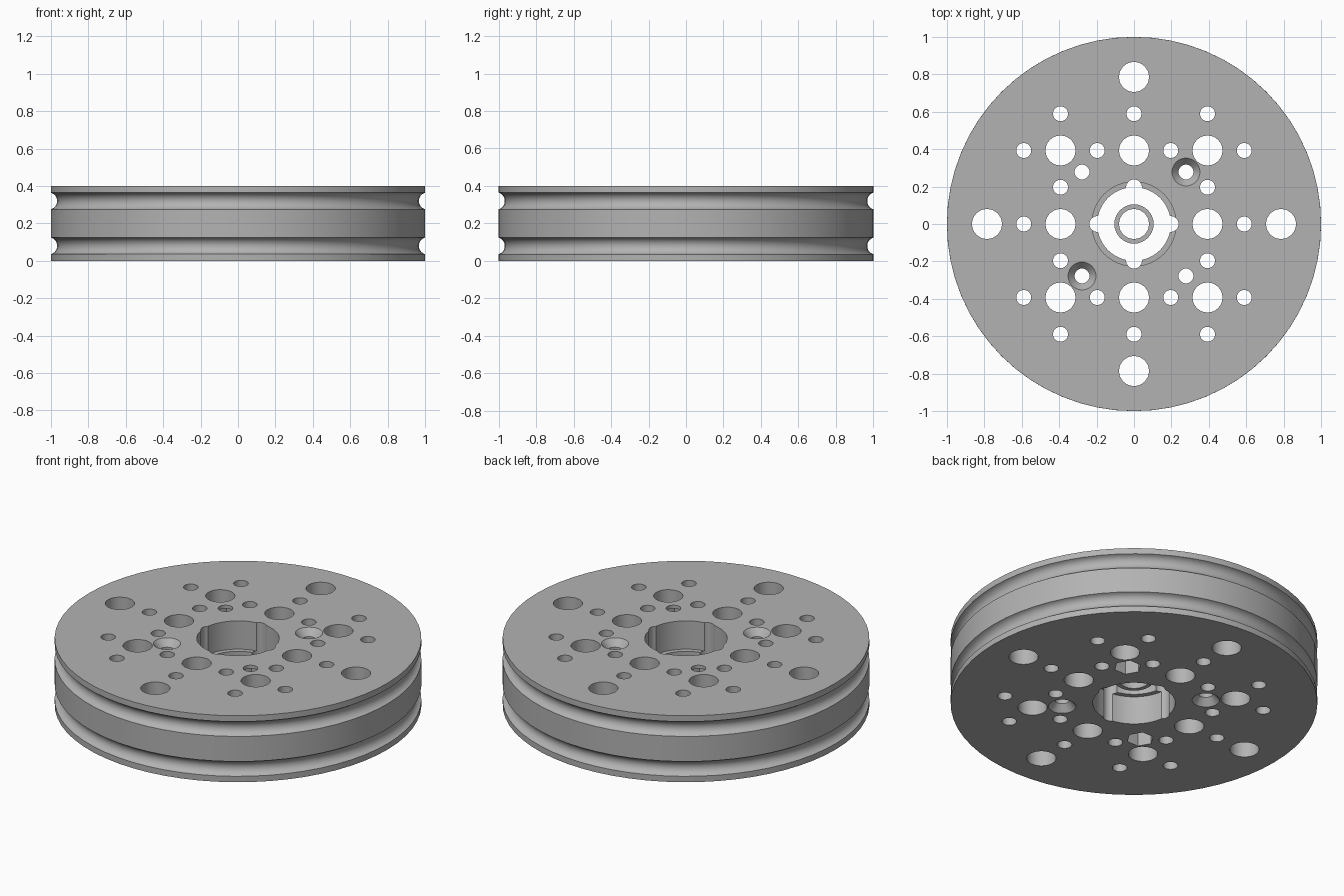
import bpy, bmesh, math
from mathutils import Matrix

old = bpy.data.objects.get("Cube")
if old:
    bpy.data.objects.remove(old)

H = 0.4
grey = bpy.data.materials.new("plain grey")
grey.use_nodes = True
COLOUR = (0.45, 0.45, 0.45, 1)
grey.diffuse_color = COLOUR
grey.node_tree.nodes["Principled BSDF"].inputs["Base Color"].default_value = COLOUR


def make(name, bm):
    bmesh.ops.recalc_face_normals(bm, faces=bm.faces)
    mesh = bpy.data.meshes.new(name)
    bm.to_mesh(mesh)
    bm.free()
    mesh.materials.append(grey)
    obj = bpy.data.objects.new(name, mesh)
    bpy.context.collection.objects.link(obj)
    return obj


def lathe(name, profile, sides, closed=False):
    """Turn an (r, z) profile about z; open profiles get end caps."""
    bm = bmesh.new()
    rings = []
    for r, z in profile:
        rings.append([bm.verts.new((r * math.cos(a), r * math.sin(a), z))
                      for a in (math.tau * i / sides for i in range(sides))])
    pairs = list(zip(rings, rings[1:]))
    if closed:
        pairs.append((rings[-1], rings[0]))
    else:
        bm.faces.new(rings[0])
        bm.faces.new(rings[-1])
    for lo, hi in pairs:
        for i in range(sides):
            j = (i + 1) % sides
            bm.faces.new((lo[i], lo[j], hi[j], hi[i]))
    return make(name, bm)


def activate(obj):
    bpy.ops.object.select_all(action='DESELECT')
    obj.select_set(True)
    bpy.context.view_layer.objects.active = obj


def cut(body, spots, z0, z1, r0, r1=None, sides=32):
    """Subtract one upright cylinder or cone at every spot."""
    bm = bmesh.new()
    for x, y in spots:
        place = Matrix.Translation((x, y, (z0 + z1) / 2))
        bmesh.ops.create_cone(bm, cap_ends=True, segments=sides, radius1=r0,
                              radius2=r0 if r1 is None else r1, depth=z1 - z0,
                              matrix=place @ Matrix.Rotation(math.pi / 2, 4, 'Z'))
    cutter = make("cutter", bm)
    cutter.hide_render = True
    mod = body.modifiers.new("cut", 'BOOLEAN')
    mod.operation, mod.solver, mod.object = 'DIFFERENCE', 'EXACT', cutter
    activate(body)
    bpy.ops.object.modifier_apply(modifier=mod.name)
    bpy.data.objects.remove(cutter)


def spread(x, y):
    """All mirrored and quarter-turned copies of a spot."""
    return {(sx * a, sy * b) for a, b in ((x, y), (y, x))
            for sx in (1, -1) for sy in (1, -1)}


# Wheel with two round grooves in the rim
def groove(z):
    steps = [math.radians(-75 + 15 * i) for i in range(11)]
    return [(1.012 - 0.045 * math.cos(a), z + 0.046 * math.sin(a)) for a in steps]


wheel = lathe("wheel", [(1, 0), *groove(0.08), *groove(H - 0.08), (1, H)], 64)

# Through holes
P = 0.393
cut(wheel, spread(2 * P, 0) | spread(P, P) | spread(P, 0), -1, 1, 0.08)
cut(wheel, spread(1.5 * P, 0) | spread(1.5 * P, P) | spread(P, P / 2), -1, 1, 0.04)

# Centre bore with a middle ledge and four notches
cut(wheel, [(0, 0)], -1, 1, 0.197, sides=48)
cut(wheel, [(0, 0)], 0.23, 1, 0.225, sides=48)
cut(wheel, [(0, 0)], -1, 0.17, 0.225, sides=48)
cut(wheel, spread(P / 2, 0), -1, 1, 0.042)

# Screw holes with countersinks on one side and nut pockets on the other
D = 0.278
top_screws = [(D, D), (-D, -D)]
base_screws = [(D, -D), (-D, D)]
cut(wheel, top_screws + base_screws, -1, 1, 0.04)
cut(wheel, top_screws, H - 0.045, H + 0.005, 0.036, 0.079)
cut(wheel, base_screws, -0.005, 0.045, 0.079, 0.036)
cut(wheel, top_screws, -0.1, 0.09, 0.075, sides=6)
cut(wheel, base_screws, H - 0.12, H - 0.02, 0.075, sides=6)

# Loose collar in the middle of the bore
collar = lathe("centre_collar", [(0.08, 0.14), (0.105, 0.14),
                                 (0.105, 0.24), (0.08, 0.24)], 32, closed=True)

for part in (wheel, collar):
    activate(part)
    bpy.ops.object.shade_smooth_by_angle(angle=math.radians(30))
